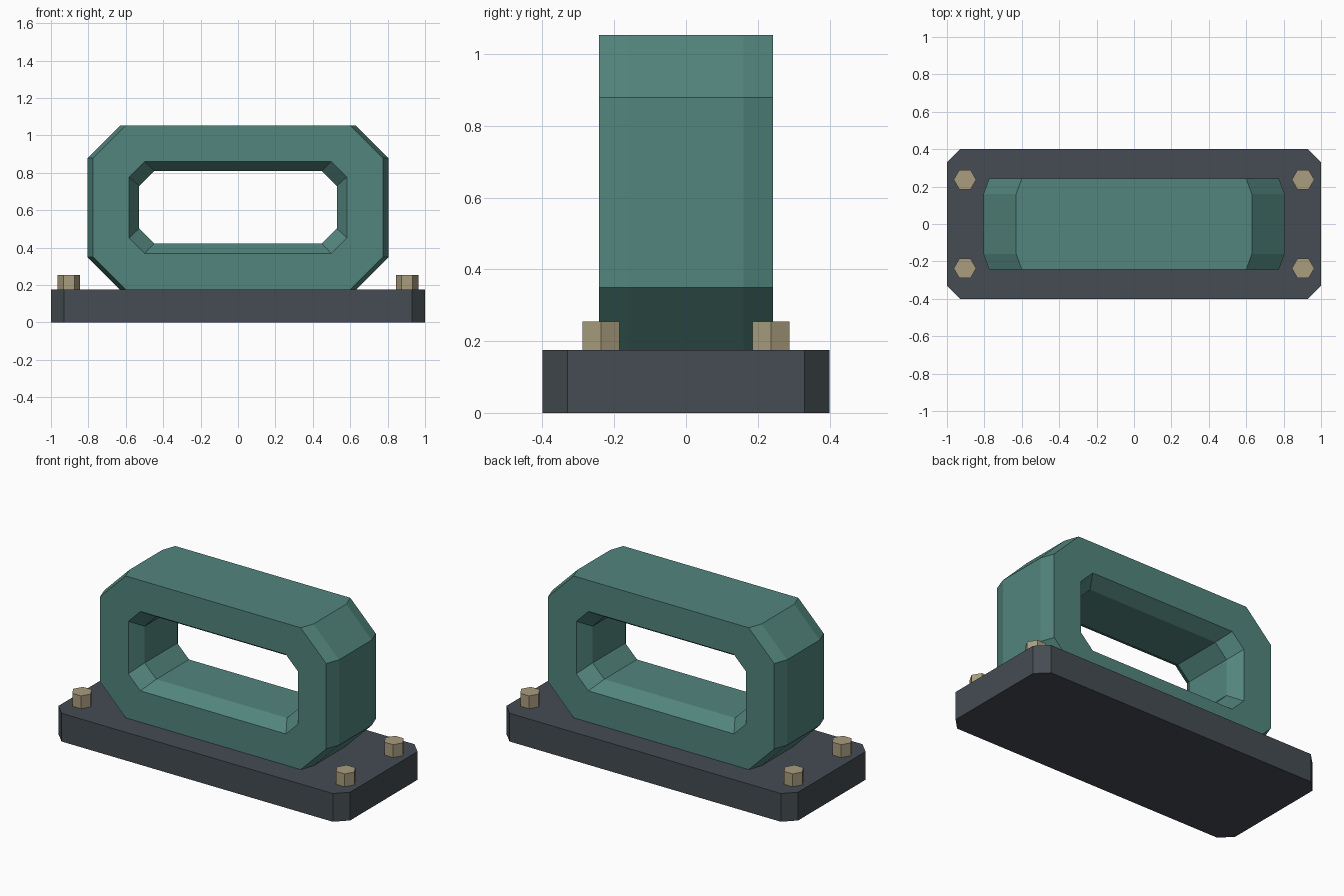
import bpy
import bmesh
import math

if "Cube" in bpy.data.objects:
    bpy.data.objects.remove(bpy.data.objects["Cube"])


def material(name, color):
    m = bpy.data.materials.new(name)
    m.diffuse_color = (*color, 1)
    m.use_nodes = True
    m.node_tree.nodes["Principled BSDF"].inputs["Base Color"].default_value = m.diffuse_color
    return m


def finish(name, bm, mat):
    bmesh.ops.recalc_face_normals(bm, faces=bm.faces[:])
    me = bpy.data.meshes.new(name)
    bm.to_mesh(me)
    bm.free()
    ob = bpy.data.objects.new(name, me)
    bpy.context.collection.objects.link(ob)
    me.materials.append(mat)
    return ob


def octagon(hx, lo, hi, cut):
    """Cut-corner rectangle, half width hx, spanning lo..hi."""
    return [(hx, lo + cut), (hx, hi - cut), (hx - cut, hi), (cut - hx, hi),
            (-hx, hi - cut), (-hx, lo + cut), (cut - hx, lo), (hx - cut, lo)]


def prism(name, outline, z0, z1, mat):
    bm = bmesh.new()
    face = bm.faces.new([bm.verts.new((x, y, z0)) for x, y in outline])
    ext = bmesh.ops.extrude_face_region(bm, geom=[face])
    top = [v for v in ext["geom"] if isinstance(v, bmesh.types.BMVert)]
    bmesh.ops.translate(bm, verts=top, vec=(0, 0, z1 - z0))
    return finish(name, bm, mat)


slate = material("slate", (0.058, 0.072, 0.084))
teal = material("teal", (0.085, 0.235, 0.205))
brass = material("brass", (0.40, 0.34, 0.215))

# Base plate with cut corners
prism("base_plate", octagon(1.0, -0.4, 0.4, 0.07), 0, 0.175, slate)

# Handle ring: octagonal loops swept around its cross-section
outer_edge = octagon(0.775, 0.175, 1.054, 0.175)
outer_mid = octagon(0.805, 0.175, 1.054, 0.175)
inner_mid = octagon(0.528, 0.423, 0.81, 0.08)
inner_edge = octagon(0.582, 0.369, 0.861, 0.083)
D, B = 0.243, 0.16
section = [(outer_edge, -D), (outer_mid, -B), (outer_mid, B), (outer_edge, D),
           (inner_edge, D), (inner_mid, B), (inner_mid, -B), (inner_edge, -D)]
bm = bmesh.new()
loops = [[bm.verts.new((x, y, z)) for x, z in pts] for pts, y in section]
for k, a in enumerate(loops):
    b = loops[(k + 1) % len(loops)]
    for i in range(8):
        j = (i + 1) % 8
        bm.faces.new((a[i], a[j], b[j], b[i]))
finish("handle_ring", bm, teal)

# Hex bolts at the four corners
for sx, side in ((-1, "left"), (1, "right")):
    for sy, end in ((-1, "front"), (1, "back")):
        hexagon = [(sx * 0.904 + 0.06 * math.cos(math.radians(60 * i)),
                    sy * 0.237 + 0.06 * math.sin(math.radians(60 * i))) for i in range(6)]
        prism(f"bolt_{end}_{side}", hexagon, 0.17, 0.255, brass)
